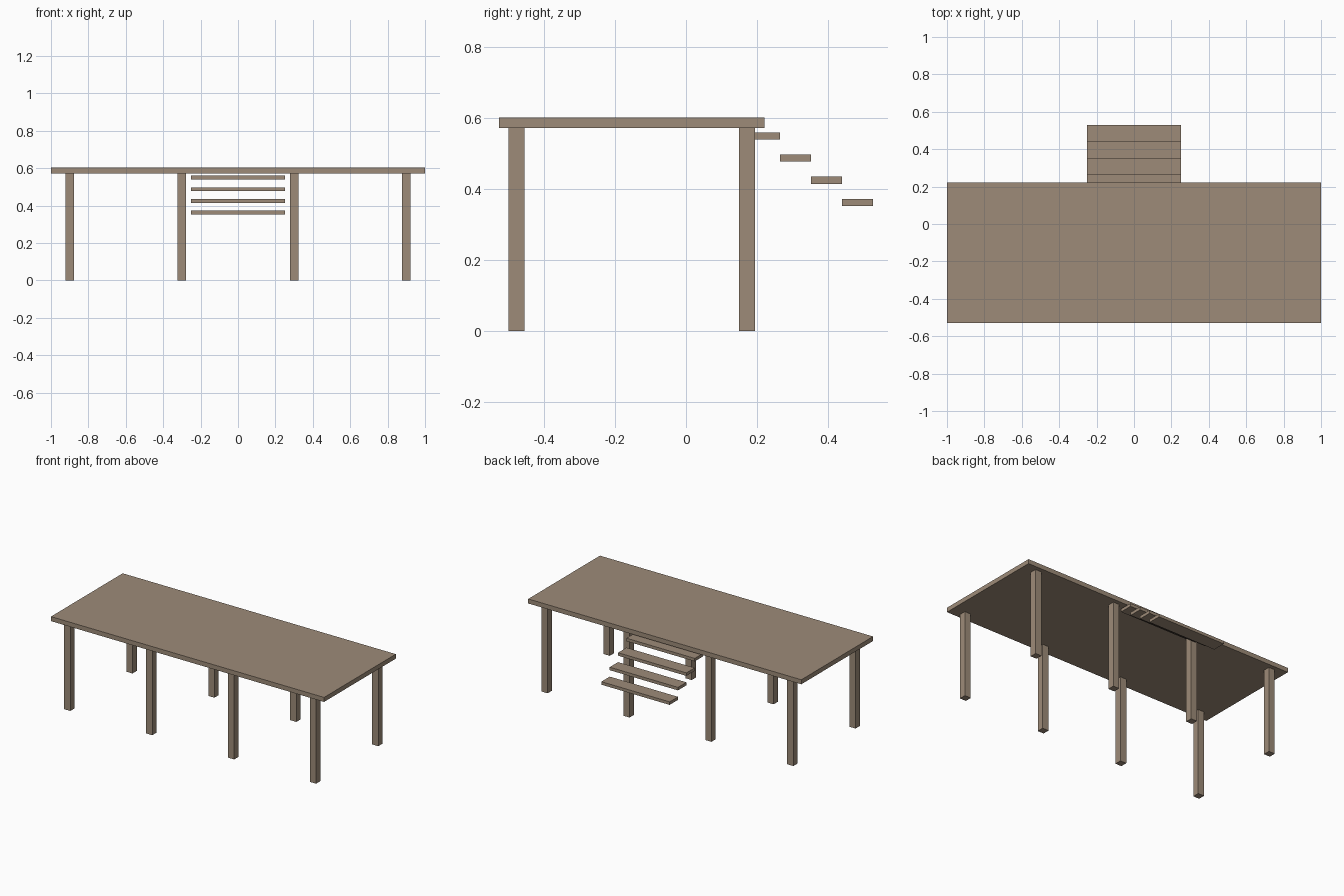
import bpy

cube = bpy.data.objects.get("Cube")
if cube:
    bpy.data.objects.remove(cube, do_unlink=True)

# Weathered timber, shared by every part
wood = bpy.data.materials.new("weathered_wood")
wood.use_nodes = True
colour = (0.34, 0.26, 0.19, 1)
wood.diffuse_color = colour
bsdf = next(n for n in wood.node_tree.nodes if n.type == 'BSDF_PRINCIPLED')
bsdf.inputs["Base Color"].default_value = colour
bsdf.inputs["Roughness"].default_value = 0.9


def box(name, centre, size):
    bpy.ops.mesh.primitive_cube_add(size=1, location=centre)
    obj = bpy.context.object
    obj.name = name
    obj.scale = size
    bpy.ops.object.transform_apply(location=False, rotation=False, scale=True)
    obj.data.materials.append(wood)
    return obj


DECK_Y = -0.153
DECK_DEPTH = 0.75
DECK_Z = 0.5875
DECK_THICK = 0.03
LEG = 0.045

# Platform
box("deck", (0, DECK_Y, DECK_Z), (2, DECK_DEPTH, DECK_THICK))

# Two rows of four posts, ending under the platform
leg_height = DECK_Z - DECK_THICK / 2
for row, side in (("front", -1), ("back", 1)):
    for i in range(4):
        x = -0.9 + 0.6 * i
        box(f"{row}_post_{i + 1}", (x, DECK_Y + side * 0.325, leg_height / 2),
            (LEG, LEG, leg_height))

# Floating steps descending from the back edge
back_edge = DECK_Y + DECK_DEPTH / 2
for i in range(4):
    box(f"step_{i + 1}", (0, back_edge + 0.0875 * i, 0.55 - 0.0625 * i),
        (0.5, 0.0875, 0.02))
